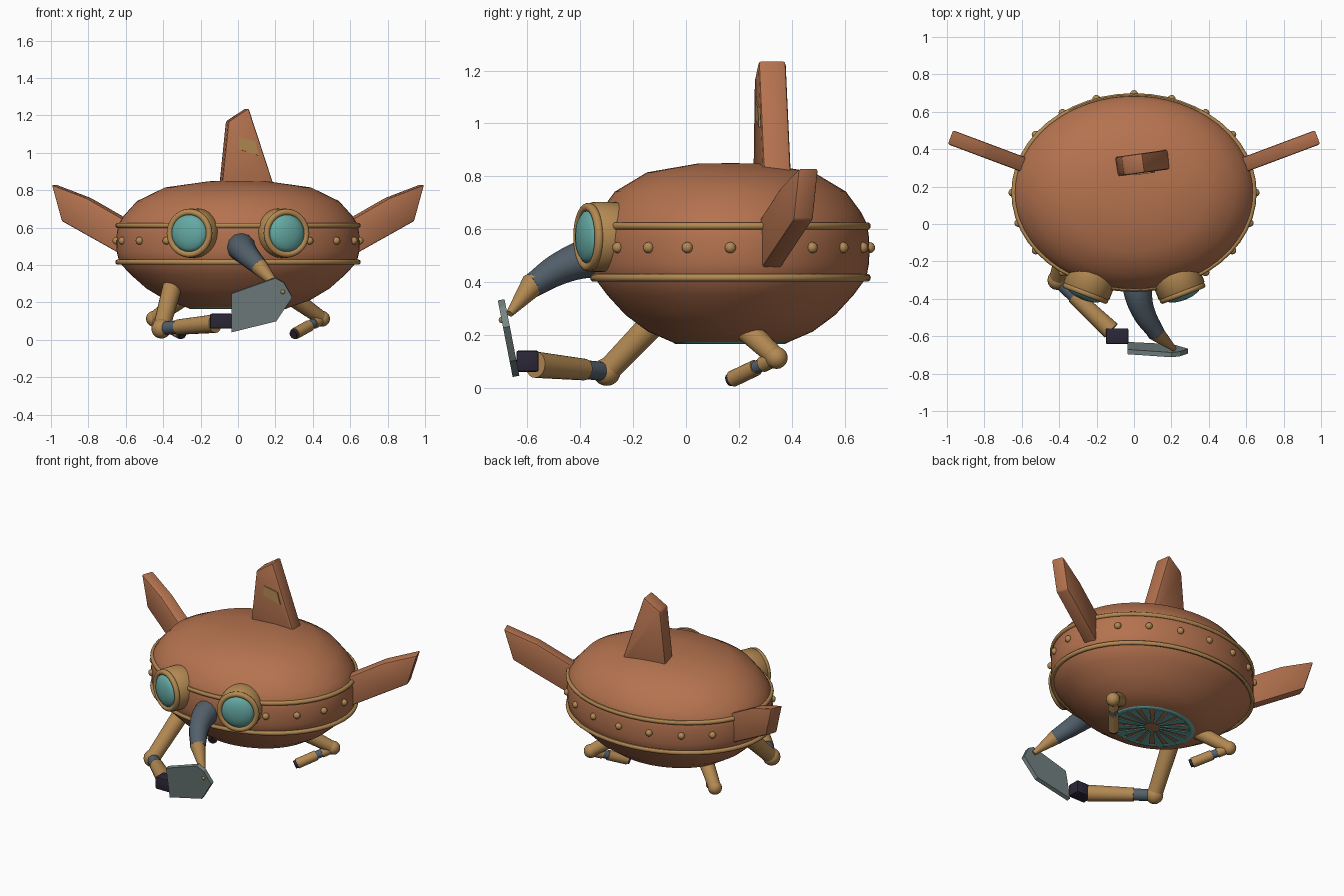
import bpy, bmesh, math
from mathutils import Vector, Matrix

if "Cube" in bpy.data.objects:
    bpy.data.objects.remove(bpy.data.objects["Cube"], do_unlink=True)


def material(name, r, g, b):
    m = bpy.data.materials.new(name)
    m.use_nodes = True
    m.diffuse_color = (r, g, b, 1)
    m.node_tree.nodes["Principled BSDF"].inputs["Base Color"].default_value = (r, g, b, 1)
    return m


COPPER = material("copper", .46, .17, .078)
BRASS = material("brass", .45, .25, .085)
TEAL = material("teal", .13, .40, .37)
SLATE = material("slate", .085, .115, .145)
STEEL = material("steel", .18, .23, .23)
DARK = material("dark_grip", .024, .02, .038)

MID_Y, SQUASH = .168, .81      # hull centre and its y to x ratio
HULL = Matrix.Translation((0, MID_Y, 0)) @ Matrix.Diagonal((1, SQUASH, 1, 1))


def finish(name, bm, mat, matrix=Matrix(), smooth=40):
    bmesh.ops.transform(bm, matrix=matrix, verts=bm.verts)
    bmesh.ops.recalc_face_normals(bm, faces=bm.faces)
    mesh = bpy.data.meshes.new(name)
    bm.to_mesh(mesh)
    bm.free()
    mesh.materials.append(mat)
    ob = bpy.data.objects.new(name, mesh)
    bpy.context.collection.objects.link(ob)
    if smooth:
        bpy.ops.object.select_all(action='DESELECT')
        ob.select_set(True)
        bpy.context.view_layer.objects.active = ob
        bpy.ops.object.shade_smooth_by_angle(angle=math.radians(smooth))
    return ob


def lathe(name, profile, mat, matrix=Matrix(), steps=48, closed=False):
    """Spin (radius, height) points about z."""
    bm = bmesh.new()
    vs = [bm.verts.new((r, 0, z)) for r, z in profile]
    pairs = list(zip(vs, vs[1:] + vs[:1])) if closed else list(zip(vs, vs[1:]))
    edges = [bm.edges.new(p) for p in pairs]
    bmesh.ops.spin(bm, geom=vs + edges, cent=(0, 0, 0), axis=(0, 0, 1),
                   angle=math.tau, steps=steps, use_merge=True)
    bmesh.ops.remove_doubles(bm, verts=bm.verts, dist=.0005)
    return finish(name, bm, mat, matrix)


def ring(name, major, minor, z, mat, matrix, flat=1):
    pts = [(major + minor * math.cos(a * math.tau / 10),
            z + flat * minor * math.sin(a * math.tau / 10)) for a in range(10)]
    return lathe(name, pts, mat, matrix, closed=True)


def rod(name, a, b, r1, r2, mat):
    a, b = Vector(a), Vector(b)
    bm = bmesh.new()
    bmesh.ops.create_cone(bm, cap_ends=True, segments=20, radius1=r1, radius2=r2,
                          depth=(b - a).length)
    turn = (b - a).to_track_quat('Z', 'Y').to_matrix().to_4x4()
    return finish(name, bm, mat, Matrix.Translation((a + b) / 2) @ turn)


def ball(name, p, r, mat):
    bm = bmesh.new()
    bmesh.ops.create_uvsphere(bm, u_segments=16, v_segments=10, radius=r)
    return finish(name, bm, mat, Matrix.Translation(p), 60)


def plate(name, outline, thick, mat, matrix=Matrix(), bevel=0):
    """Extrude an x-z outline along y, centred on y = 0."""
    bm = bmesh.new()
    face = bm.faces.new([bm.verts.new((x, -thick / 2, z)) for x, z in outline])
    new = bmesh.ops.extrude_face_region(bm, geom=[face])["geom"]
    bmesh.ops.translate(bm, vec=(0, thick, 0),
                        verts=[v for v in new if isinstance(v, bmesh.types.BMVert)])
    if bevel:
        bmesh.ops.bevel(bm, geom=bm.edges[:], offset=bevel, segments=2,
                        profile=.5, affect='EDGES')
    return finish(name, bm, mat, matrix, 30 if bevel else 0)


def along(a, b, t):
    return Vector(a).lerp(Vector(b), t)


# Hull, trim hoops and rivets
lathe("hull", [(0, .17), (.265, .17), (.385, .212), (.49, .275), (.575, .35), (.635, .415),
               (.648, .47), (.65, .52), (.648, .57), (.638, .62), (.61, .665), (.54, .742),
               (.39, .815), (.155, .848), (0, .85)], COPPER, HULL, 64)
for label, z in (("upper", .612), ("lower", .416)):
    ring(label + "_hoop", .642, .014, z, BRASS, HULL)
for i in range(20):
    a = i * math.tau / 20
    ball("rivet", HULL @ Vector((.65 * math.cos(a), .65 * math.sin(a), .53)), .021, BRASS)

# Belly vent: rim and radial blades
ring("vent_rim", .25, .026, .181, TEAL, HULL, .6)
for i in range(16):
    turn = Matrix.Rotation(i * math.tau / 16, 4, 'Z')
    flat = Matrix.Translation((0, 0, .168)) @ Matrix.Rotation(math.pi / 2, 4, 'X')
    plate("vent_blade", [(.05, -.004), (.24, -.03), (.24, .03), (.05, .004)], .006, TEAL,
          HULL @ turn @ flat)

# Goggle eyes
for side in (-1, 1):
    place = (Matrix.Translation((side * .25, -.345, .57))
             @ Matrix.Rotation(side * math.radians(21), 4, 'Z')
             @ Matrix.Rotation(math.pi / 2, 4, 'X'))
    lathe("goggle_case", [(0, -.12), (.125, -.12), (.132, -.1), (.132, .01), (.122, .022),
                          (0, .022)], BRASS, place, 32)
    ring("goggle_rim", .113, .017, .026, BRASS, place)
    lathe("goggle_lens", [(.102, .02), (.098, .036), (.08, .05), (.045, .061), (0, .065)],
          TEAL, place, 32)

# Top fin with a small nameplate-style panel
top = Matrix.Translation((.04, .325, 0)) @ Matrix.Rotation(math.radians(8), 4, 'Z')
plate("top_fin", [(-.14, .78), (.16, .78), (.142, .84), (.01, 1.24), (-.1, 1.168)], .105,
      COPPER, top, .012)
plate("fin_panel", [(-.045, 1.02), (.065, .985), (.045, 1.06), (-.045, 1.085)], .008, BRASS,
      top @ Matrix.Translation((0, -.055, 0)))

# Side fins
for side in (-1, 1):
    outline = [(0, .43), (.39, .635), (.447, .83), (.245, .757), (0, .625)]
    place = (Matrix.Translation((side * .565, .308, 0))
             @ Matrix.Rotation(side * math.radians(20.5), 4, 'Z'))
    plate("side_fin", [(side * u, z) for u, z in outline], .08, COPPER, place, .009)

# Curved front arm: tapering tube built as a curve
curve = bpy.data.curves.new("front_arm", 'CURVE')
curve.dimensions = '3D'
curve.bevel_depth = 1
curve.bevel_resolution = 4
curve.resolution_u = 6
curve.use_fill_caps = True
path = [((.015, -.24, .5), .082), ((.02, -.36, .492), .076), ((.05, -.47, .455), .062),
        ((.12, -.585, .385), .046)]
spline = curve.splines.new('BEZIER')
spline.bezier_points.add(len(path) - 1)
for point, (co, r) in zip(spline.bezier_points, path):
    point.co, point.radius = co, r
    point.handle_left_type = point.handle_right_type = 'AUTO'
curve.materials.append(SLATE)
arm = bpy.data.objects.new("front_arm", curve)
bpy.context.collection.objects.link(arm)
bpy.ops.object.select_all(action='DESELECT')
arm.select_set(True)
bpy.context.view_layer.objects.active = arm
bpy.ops.object.convert(target='MESH')
bpy.ops.object.shade_smooth_by_angle(angle=math.radians(40))
rod("front_arm_tip", (.113, -.578, .392), (.215, -.668, .28), .047, .014, BRASS)

# Cutting blade, leaning back toward its foot
lean = Matrix.Translation((0, -.672, .19)) @ Matrix.Rotation(math.radians(11), 4, 'X')
plate("blade", [(-.035, -.15), (.205, -.09), (.29, .04), (.245, .12), (.2, .145), (-.035, .06)],
      .026, STEEL, lean)
ball("blade_pin", lean @ Vector((.24, -.012, .07)), .012, BRASS)

# Gripping arm on the right side
elbow, grip = (-.41, -.30, .06), (-.09, -.60, .09)
rod("grip_upper_arm", (-.35, -.08, .29), elbow, .052, .045, BRASS)
ball("grip_elbow", elbow, .053, BRASS)
rod("grip_forearm_core", elbow, along(elbow, grip, .32), .036, .036, SLATE)
rod("grip_forearm", along(elbow, grip, .28), along(elbow, grip, .9), .041, .05, BRASS)
plate("grip_hand", [(-.06, -.04), (.06, -.04), (.06, .04), (-.06, .04)], .085, DARK,
      Matrix.Translation((-.09, -.6, .1)), .008)

# Rear legs
for side in (-1, 1):
    hip, knee, toe = [(side * x, y, z) for x, y, z in
                      ((.30, .23, .22), (.45, .343, .113), (.295, .165, .028))]
    rod("rear_thigh", hip, knee, .046, .037, BRASS)
    ball("rear_knee", knee, .042, BRASS)
    rod("rear_shin_core", knee, along(knee, toe, .5), .025, .025, SLATE)
    rod("rear_shin_collar", knee, along(knee, toe, .3), .03, .03, BRASS)
    rod("rear_shin", along(knee, toe, .44), along(knee, toe, .94), .031, .031, BRASS)
    rod("rear_toe", along(knee, toe, .93), toe, .026, .024, DARK)
